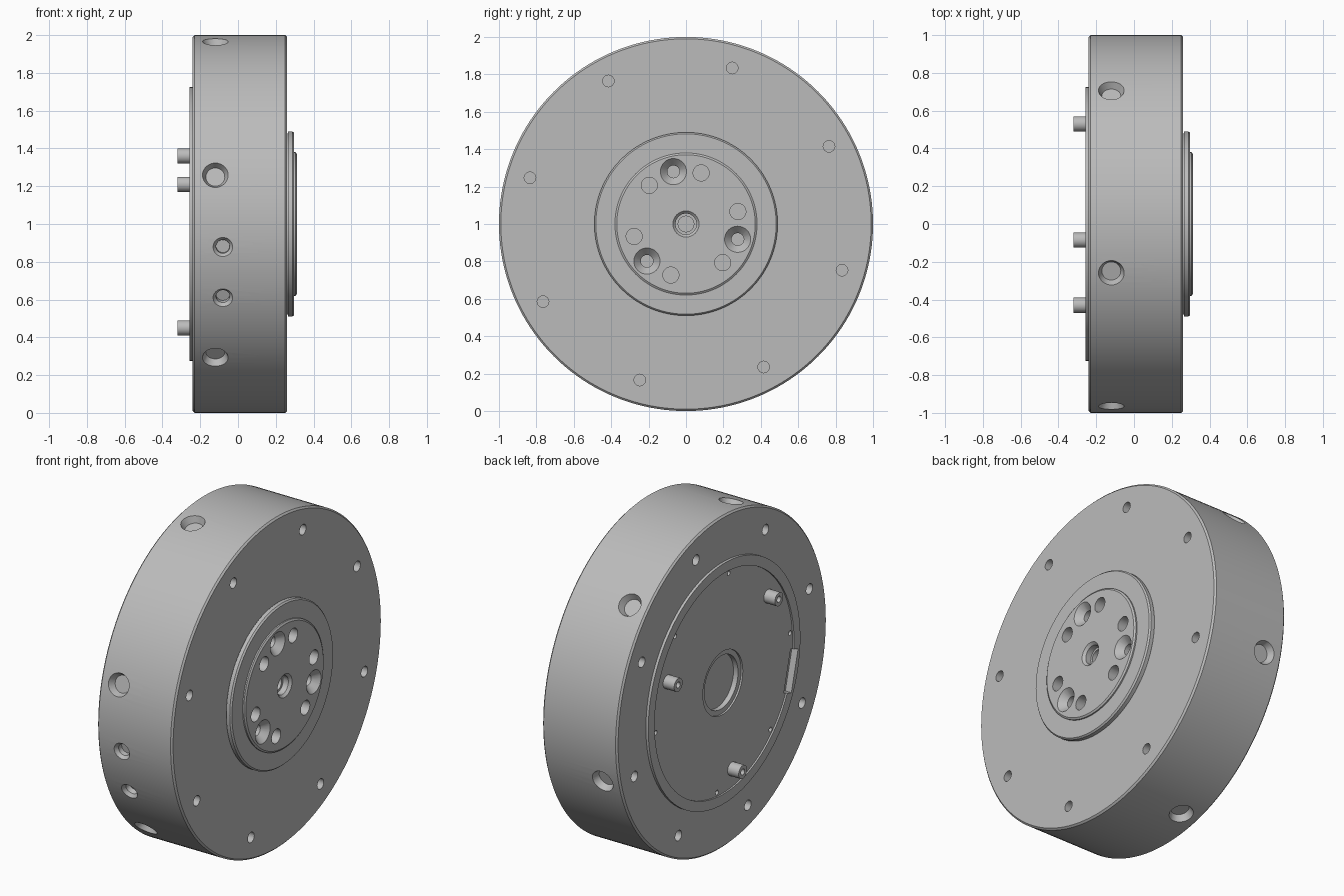
import bpy, bmesh
from math import sin, cos, pi, radians
from mathutils import Matrix, Vector

if "Cube" in bpy.data.objects:
    bpy.data.objects.remove(bpy.data.objects["Cube"])

metal = bpy.data.materials.new("grey metal")
metal.diffuse_color = (0.50, 0.50, 0.50, 1)
metal.use_nodes = True
metal.node_tree.nodes["Principled BSDF"].inputs["Base Color"].default_value = metal.diffuse_color
CENTRE = Vector((0, 0, 1))


def lathe(bm, profile, matrix, segs):
    """Revolve (axial, radius) points around local z; end points close as caps."""
    rings = []
    for a, r in profile:
        if r == 0:
            rings.append([bm.verts.new(matrix @ Vector((0, 0, a)))])
        else:
            rings.append([bm.verts.new(matrix @ Vector((r * cos(2 * pi * i / segs), r * sin(2 * pi * i / segs), a)))
                          for i in range(segs)])
    for p, q in zip(rings, rings[1:]):
        for i in range(segs):
            j = (i + 1) % segs
            if len(p) == 1:
                bm.faces.new((p[0], q[j], q[i]))
            elif len(q) == 1:
                bm.faces.new((p[i], p[j], q[0]))
            else:
                bm.faces.new((p[i], p[j], q[j], q[i]))


def frame(pos, direction):
    """Matrix whose local z looks along direction, placed at pos."""
    return Matrix.Translation(pos) @ Vector(direction).to_track_quat('Z', 'Y').to_matrix().to_4x4()


def polar(x, radius, deg):
    return CENTRE + Vector((x, radius * cos(radians(deg)), radius * sin(radians(deg))))


def finish(name, bm):
    bmesh.ops.recalc_face_normals(bm, faces=bm.faces)
    mesh = bpy.data.meshes.new(name)
    bm.to_mesh(mesh)
    bm.free()
    ob = bpy.data.objects.new(name, mesh)
    bpy.context.collection.objects.link(ob)
    mesh.materials.append(metal)
    return ob


def activate(ob):
    bpy.ops.object.select_all(action='DESELECT')
    ob.select_set(True)
    bpy.context.view_layer.objects.active = ob


def smooth(ob):
    activate(ob)
    bpy.ops.object.shade_smooth_by_angle(angle=radians(25))


def cut(ob, bm):
    """Subtract all holes in bm from ob, then drop the cutter."""
    cutter = finish("hole_cutter", bm)
    cutter.hide_render = True
    mod = ob.modifiers.new("holes", 'BOOLEAN')
    mod.operation, mod.solver, mod.object = 'DIFFERENCE', 'EXACT', cutter
    activate(ob)
    bpy.ops.object.modifier_apply(modifier=mod.name)
    bpy.data.objects.remove(cutter)
    smooth(ob)


def hole(bm, pos, direction, steps, segs=32):
    """Hole drilled along direction; steps are (depth, radius) from the surface."""
    first = (-0.03, steps[0][1])
    profile = [(-0.03, 0), first] + steps + [(steps[-1][0], 0)]
    lathe(bm, profile, frame(pos, direction), segs)


AXIS = frame(CENTRE, (1, 0, 0))

# Housing: drum with raised rear ring, shallow rear bore and a front pocket
bm = bmesh.new()
lathe(bm, [(-.205, 0), (-.205, .16), (-.235, .16), (-.235, .19), (-.246, .19), (-.246, .665),
           (-.256, .665), (-.256, .725), (-.24, .725), (-.24, .99), (-.23, 1), (.25, 1), (.26, .99),
           (.26, .48), (.1, .48), (.1, 0)], AXIS, 160)
housing = finish("housing", bm)

bm = bmesh.new()
for k in range(8):                                   # rim bolt holes on both faces
    a = 28.5 + 45 * k
    hole(bm, polar(.26, .87, a), (-1, 0, 0), [(.12, .031)])
    hole(bm, polar(-.24, .87, a), (1, 0, 0), [(.12, .031)])
for k in range(6):                                   # large countersunk holes around the side
    a = 45 + 60 * k
    hole(bm, polar(-.12, 1, a), polar(0, -1, a) - CENTRE, [(0, .068), (.04, .05)])
for a in (187, 203):                                 # small side ports
    hole(bm, polar(-.08, 1, a), polar(0, -1, a) - CENTRE, [(0, .052), (.02, .036), (.05, .036)])
for a in (45, 95, 175, 225, 275, 355):               # tiny cover screw holes
    hole(bm, polar(-.246, .643, a), (1, 0, 0), [(.04, .014)], 16)
# Cable slot cut through the rear ring
slot = Matrix.Translation(polar(-.246, .665, 195)) @ Matrix.Rotation(radians(15), 4, 'X')
bmesh.ops.create_cube(bm, size=1, matrix=slot @ Matrix.Diagonal((.06, .06, .25, 1)))
cut(housing, bm)

# Output hub: stepped flange seated in the front pocket
bm = bmesh.new()
lathe(bm, [(.1, 0), (.1, .48), (.265, .48), (.265, .49), (.288, .49), (.297, .482), (.297, .38),
           (.305, .38), (.312, .37), (.312, 0)], AXIS, 128)
hub = finish("output_hub", bm)

bm = bmesh.new()
for k in range(6):                                   # plain bolt holes
    hole(bm, polar(.312, .285, 13.5 + 60 * k), (-1, 0, 0), [(.1, .043)])
for k in range(3):                                   # countersunk bolt holes
    hole(bm, polar(.312, .288, 103.5 + 120 * k), (-1, 0, 0), [(0, .07), (.04, .033), (.1, .033)])
hole(bm, CENTRE + Vector((.312, 0, 0)), (-1, 0, 0),  # stepped centre bore
     [(0, .07), (.015, .056), (.05, .056), (.05, .042), (.12, .042)])
cut(hub, bm)

# Rear locating pins with hollow tips
for i, (y, z) in enumerate(((-.43, .36), (.53, .21), (-.085, -.55))):
    bm = bmesh.new()
    lathe(bm, [(0, 0), (0, .04), (.082, .04), (.082, .018), (.03, .018), (.03, 0)],
          frame(CENTRE + Vector((-.238, y, z)), (-1, 0, 0)), 32)
    smooth(finish("rear_pin_%d" % (i + 1), bm))
